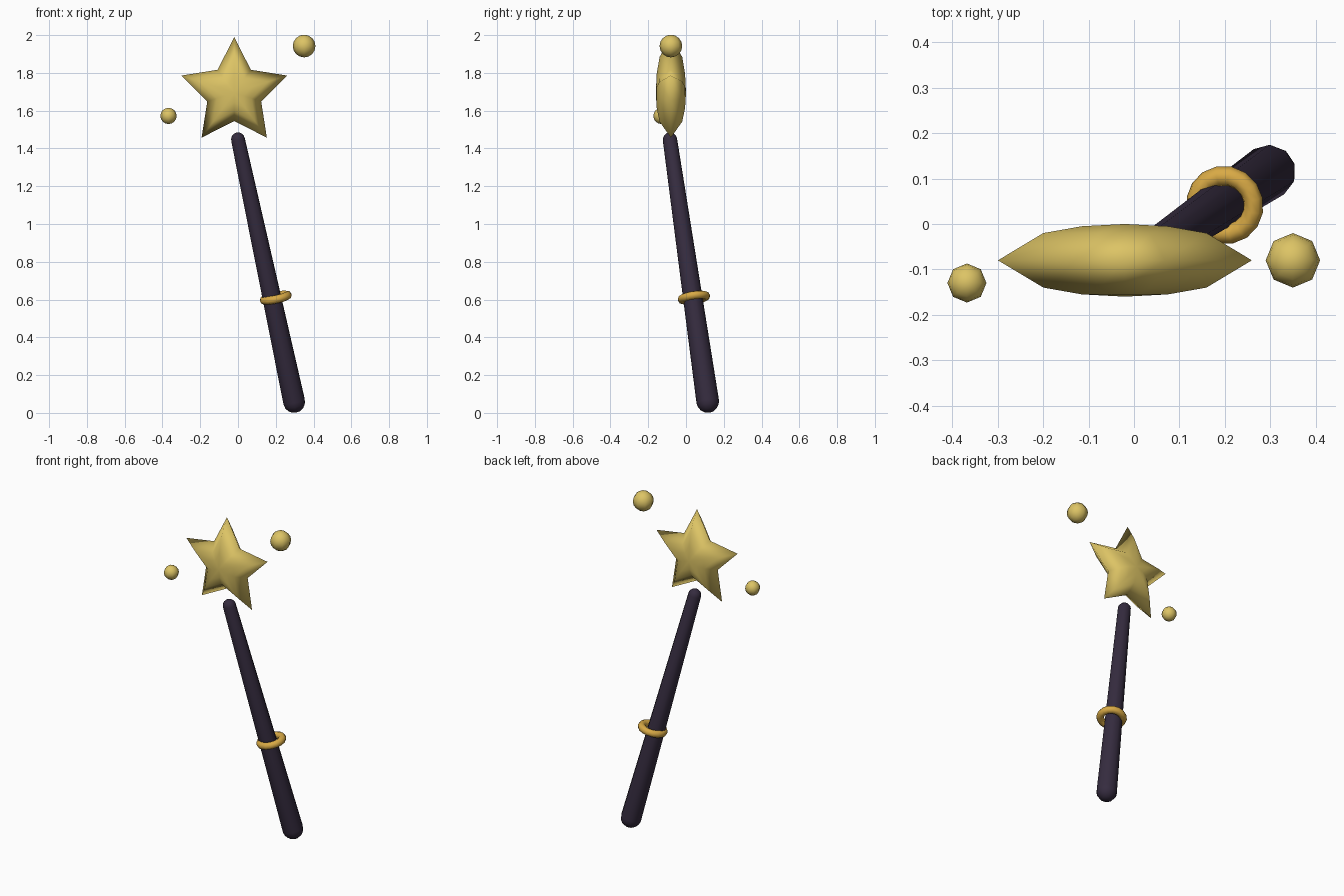
import bpy, bmesh
from math import sin, cos, pi, radians
from mathutils import Vector

cube = bpy.data.objects.get("Cube")
if cube:
    bpy.data.objects.remove(cube, do_unlink=True)


def material(name, rgb):
    m = bpy.data.materials.new(name)
    m.use_nodes = True
    m.diffuse_color = (*rgb, 1)
    m.node_tree.nodes["Principled BSDF"].inputs["Base Color"].default_value = (*rgb, 1)
    return m


pale_gold = material("pale gold", (0.72, 0.55, 0.13))
deep_gold = material("deep gold", (0.69, 0.40, 0.06))
dark_wood = material("dark purple", (0.036, 0.025, 0.05))


def lathe(name, profile, segments, mat, radius_at=lambda i: 1.0):
    """Turn (radius, height) pairs around z; the end pairs become poles."""
    bm = bmesh.new()
    bottom = bm.verts.new((0, 0, profile[0][1]))
    top = bm.verts.new((0, 0, profile[-1][1]))
    rings = []
    for r, h in profile[1:-1]:
        ring = []
        for i in range(segments):
            a, s = 2 * pi * i / segments, r * radius_at(i)
            ring.append(bm.verts.new((s * cos(a), s * sin(a), h)))
        rings.append(ring)
    for i in range(segments):
        j = (i + 1) % segments
        bm.faces.new((bottom, rings[0][j], rings[0][i]))
        bm.faces.new((top, rings[-1][i], rings[-1][j]))
        for low, high in zip(rings, rings[1:]):
            bm.faces.new((low[i], low[j], high[j], high[i]))
    mesh = bpy.data.meshes.new(name)
    bm.to_mesh(mesh)
    bm.free()
    mesh.materials.append(mat)
    mesh.shade_smooth()
    obj = bpy.data.objects.new(name, mesh)
    bpy.context.collection.objects.link(obj)
    return obj


# Tapered stick with rounded ends
foot, tip = Vector((0.297, 0.115, 0.06)), Vector((0, -0.085, 1.447))
axis = tip - foot
lean = axis.to_track_quat('Z', 'Y').to_euler()
r_foot, r_tip = 0.06, 0.038
angles = [radians(a) for a in (0, 22.5, 45, 67.5, 90)]
profile = [(r_foot * sin(a), -r_foot * cos(a)) for a in angles]
profile += [(r_tip * sin(a), axis.length + r_tip * cos(a)) for a in reversed(angles)]
stick = lathe("stick", profile, 10, dark_wood)
stick.location, stick.rotation_euler = foot, lean

# Ring around the handle
bpy.ops.mesh.primitive_torus_add(major_segments=16, minor_segments=8,
                                 major_radius=0.065, minor_radius=0.022,
                                 location=(0.2, 0.042, 0.61), rotation=lean)
ring = bpy.context.object
ring.name = "handle_ring"
ring.data.materials.append(deep_gold)
ring.data.shade_smooth()

# Puffy five-pointed star, standing upright with a point at the top
half = [(0, 0.08), (0.34, 0.075), (0.643, 0.06), (1, 0)]
profile = [(r, -h) for r, h in half] + [(r, h) for r, h in half[-2::-1]]
star = lathe("star", profile, 10, pale_gold, lambda i: 0.294 if i % 2 == 0 else 0.15)
star.rotation_euler = (radians(90), radians(-90), 0)
star.location = (-0.02, -0.08, 1.695)

# Floating beads
for name, place, radius in (("large_bead", (0.35, -0.08, 1.942), 0.06),
                            ("small_bead", (-0.368, -0.13, 1.572), 0.043)):
    profile = [(radius * sin(pi * k / 8), -radius * cos(pi * k / 8)) for k in range(9)]
    bead = lathe(name, profile, 8, pale_gold)
    bead.location = place
